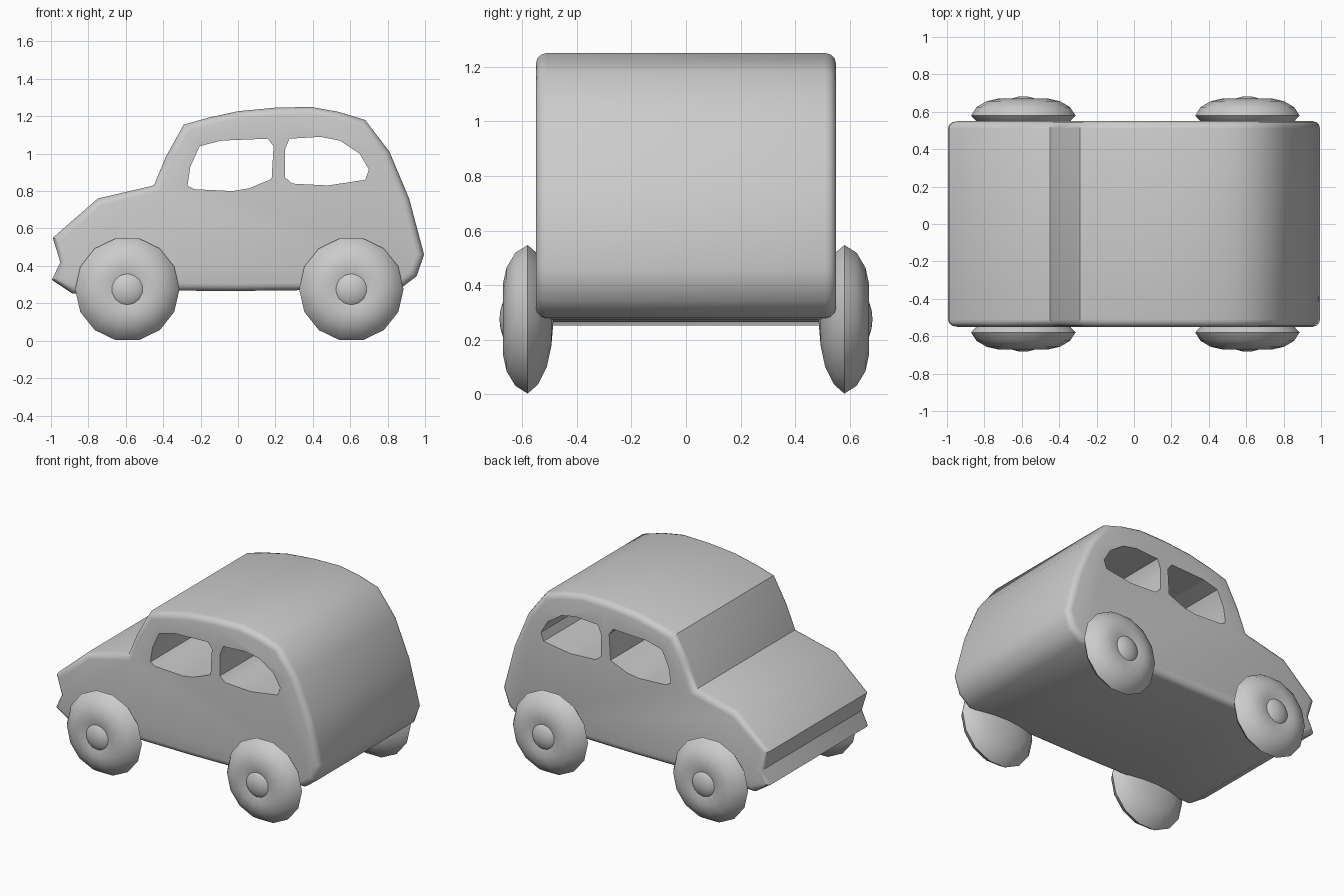
import bpy, bmesh, math
from mathutils import Matrix, Vector

if "Cube" in bpy.data.objects:
    bpy.data.objects.remove(bpy.data.objects["Cube"])

BODY = [(-0.99, .55), (-0.95, .42), (-0.995, .325), (-0.885, .252), (-0.4, .268),
        (0, .266), (.5, .272), (.87, .28), (.955, .345), (.995, .46), (.915, .76),
        (.81, 1.01), (.68, 1.18), (.54, 1.223), (.39, 1.25), (.2, 1.246), (0, 1.227),
        (-0.16, 1.192), (-0.29, 1.155), (-0.385, .985), (-0.45, .83), (-0.75, .76)]
WINDOWS = [
    [(-.27, .83), (-.255, .93), (-.205, 1.04), (-.09, 1.07), (.16, 1.08), (.19, 1.04),
     (.18, .865), (.06, .815), (-.03, .8), (-.235, .81)],
    [(.25, 1.02), (.275, 1.08), (.44, 1.09), (.545, 1.07), (.65, 1.0), (.70, .915),
     (.68, .86), (.48, .83), (.29, .84), (.25, .875)]]
TYRE = [(0, -.095), (.1, -.087), (.18, -.07), (.245, -.038), (.279, 0), (.25, .045),
        (.195, .077), (.135, .09), (.09, .08), (0, .07)]


def finish(bm, name, angle=40):
    bmesh.ops.recalc_face_normals(bm, faces=bm.faces)
    me = bpy.data.meshes.new(name)
    bm.to_mesh(me)
    bm.free()
    ob = bpy.data.objects.new(name, me)
    bpy.context.collection.objects.link(ob)
    smooth(ob, angle)
    return ob


def smooth(ob, angle):
    bpy.ops.object.select_all(action='DESELECT')
    ob.select_set(True)
    bpy.context.view_layer.objects.active = ob
    bpy.ops.object.shade_smooth_by_angle(angle=math.radians(angle))


def prism(name, pts, half, bevel=0):
    """Side profile extruded across the width, with rounded side edges."""
    bm = bmesh.new()
    face = bm.faces.new([bm.verts.new((x, -half, z)) for x, z in pts])
    ext = bmesh.ops.extrude_face_region(bm, geom=[face], use_keep_orig=True)
    moved = [g for g in ext['geom'] if isinstance(g, bmesh.types.BMVert)]
    bmesh.ops.translate(bm, vec=(0, 2 * half, 0), verts=moved)
    bmesh.ops.recalc_face_normals(bm, faces=bm.faces)
    if bevel:
        rim = [e for e in bm.edges if abs(e.verts[0].co.y - e.verts[1].co.y) < 1e-5]
        bmesh.ops.bevel(bm, geom=rim, offset=bevel, segments=3, profile=0.5,
                        affect='EDGES', clamp_overlap=True)
    return finish(bm, name)


# Body with window openings running right through
body = prism("car_body", BODY, 0.55, 0.04)
for pts in WINDOWS:
    cutter = prism("window_cutter", pts, 0.8)
    cutter.hide_render = True
    mod = body.modifiers.new("window", 'BOOLEAN')
    mod.operation, mod.solver, mod.object = 'DIFFERENCE', 'EXACT', cutter
    bpy.ops.object.select_all(action='DESELECT')
    body.select_set(True)
    bpy.context.view_layer.objects.active = body
    bpy.ops.object.modifier_apply(modifier=mod.name)
    bpy.data.objects.remove(cutter)
smooth(body, 40)


def wheel(name, x, side):
    center = Vector((x, side * 0.58, 0.275))
    # Tyre: lathed lens shape, 14 sides with a flat at the bottom
    bm = bmesh.new()
    vs = [bm.verts.new((0, side * y, r)) for r, y in TYRE]
    es = [bm.edges.new(p) for p in zip(vs, vs[1:])]
    bmesh.ops.rotate(bm, verts=vs, matrix=Matrix.Rotation(math.pi / 14, 3, 'Y'))
    bmesh.ops.spin(bm, geom=vs + es, cent=(0, 0, 0), axis=(0, 1, 0),
                   angle=2 * math.pi, steps=14, use_duplicate=False)
    bmesh.ops.remove_doubles(bm, verts=bm.verts, dist=1e-4)
    bmesh.ops.translate(bm, vec=center, verts=bm.verts)
    finish(bm, name + "_tyre", 60)
    # Domed hub
    bm = bmesh.new()
    bmesh.ops.create_uvsphere(bm, u_segments=14, v_segments=10, radius=1)
    m = (Matrix.Translation(center + Vector((0, side * 0.04, 0)))
         @ Matrix.Diagonal((.107, .063, .107, 1)) @ Matrix.Rotation(math.pi / 2, 4, 'X'))
    bmesh.ops.transform(bm, matrix=m, verts=bm.verts)
    finish(bm, name + "_hub", 60)


for end, x in (("front", -0.592), ("rear", 0.606)):
    for label, side in (("near", -1), ("far", 1)):
        wheel(f"{end}_{label}_wheel", x, side)
